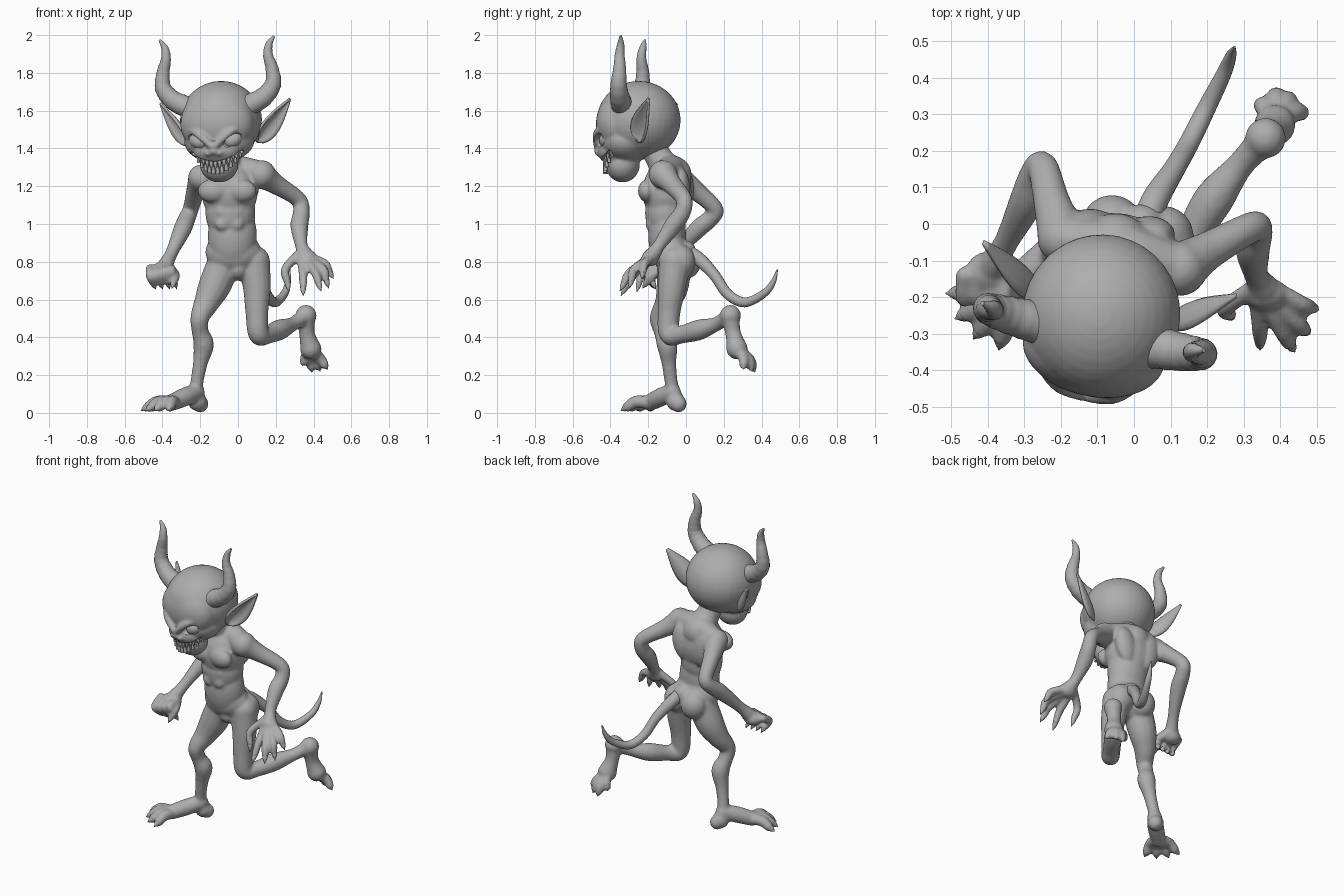
import bpy, bmesh
from math import sin, cos, pi, radians
from mathutils import Vector, Matrix, Euler

if "Cube" in bpy.data.objects:
    bpy.data.objects.remove(bpy.data.objects["Cube"])

stone = bpy.data.materials.new("plain grey")
stone.use_nodes = True
GREY = (0.42, 0.42, 0.42, 1)
stone.diffuse_color = GREY
stone.node_tree.nodes["Principled BSDF"].inputs["Base Color"].default_value = GREY


# ---------- helpers ----------
def spline(points, steps):
    p = [Vector(q) for q in points]
    p = [2 * p[0] - p[1]] + p + [2 * p[-1] - p[-2]]
    out = []
    for i in range(1, len(p) - 2):
        a, b, c, d = p[i - 1:i + 3]
        for k in range(steps):
            t = k / steps
            out.append((2 * b + (c - a) * t + (2 * a - 5 * b + 4 * c - d) * t * t
                        + (3 * b - a - 3 * c + d) * t ** 3) * 0.5)
    return out + [p[-2]]


def ball(bm, center, radii, turn=(0, 0, 0)):
    place = Matrix.LocRotScale(Vector(center), Euler([radians(a) for a in turn]), Vector(radii))
    size = max(radii)
    sides = 12 if size < .047 else 24 if size < .18 else 36
    bmesh.ops.create_uvsphere(bm, u_segments=sides, v_segments=sides // 2 + 2, radius=1, matrix=place)


def tube(bm, points, sides=14, steps=6, ridge=0, rounded=False):
    """Sweep a circle along (x, y, z, radius) points."""
    path = spline(points, steps)
    side, rings = Vector((0.3, 0.9, 0.2)), []
    for i, p in enumerate(path):
        tangent = (path[min(i + 1, len(path) - 1)].xyz - path[max(i - 1, 0)].xyz).normalized()
        side = (side - tangent * side.dot(tangent)).normalized()
        up = tangent.cross(side)
        r = max(p.w, 0.002) * (1 + ridge * (i % 4 == 0))
        rings.append([bm.verts.new(p.xyz + (side * cos(a) + up * sin(a)) * r)
                      for a in (2 * pi * k / sides for k in range(sides))])
    for lower, upper in zip(rings, rings[1:]):
        for k in range(sides):
            n = (k + 1) % sides
            bm.faces.new((lower[k], lower[n], upper[n], upper[k]))
    bm.faces.new(rings[0][::-1])
    bm.faces.new(rings[-1])
    if rounded:
        for p in (path[0], path[-1]):
            ball(bm, p.xyz, (p.w, p.w, p.w))


def digit(flesh, nails, base, mid, tip, r):
    """Finger or toe ending in a claw."""
    base, mid, tip = Vector(base), Vector(mid), Vector(tip)
    end = mid.lerp(tip, 0.55)
    tube(flesh, [(*base, r), (*mid, r), (*end, r * 0.85)], 12, 4, rounded=True)
    tube(nails, [(*mid.lerp(tip, 0.45), r * 0.7), (*mid.lerp(tip, 0.75), r * 0.55), (*tip, 0)], 10, 4)


def make(name, bm, frame=None):
    bmesh.ops.recalc_face_normals(bm, faces=bm.faces)
    mesh = bpy.data.meshes.new(name)
    bm.to_mesh(mesh)
    bm.free()
    ob = bpy.data.objects.new(name, mesh)
    bpy.context.collection.objects.link(ob)
    if frame:
        ob.matrix_world = frame
    mesh.materials.append(stone)
    mesh.shade_smooth()
    mesh.set_sharp_from_angle(angle=radians(50))
    return ob


def fuse(ob, voxel, rounds, cutter=None):
    """Melt overlapping volumes into one skin, then carve it."""
    melt = ob.modifiers.new("melt", "REMESH")
    melt.mode, melt.voxel_size = "VOXEL", voxel
    soft = ob.modifiers.new("soften", "SMOOTH")
    soft.factor, soft.iterations = 0.5, rounds
    if cutter:
        carve = ob.modifiers.new("carve", "BOOLEAN")
        carve.operation, carve.object = "DIFFERENCE", cutter
    graph = bpy.context.evaluated_depsgraph_get()
    mesh = bpy.data.meshes.new_from_object(ob.evaluated_get(graph))
    ob.modifiers.clear()
    ob.data = mesh
    mesh.materials.clear()
    mesh.materials.append(stone)
    mesh.shade_smooth()
    mesh.set_sharp_from_angle(angle=radians(50))
    if cutter:
        bpy.data.objects.remove(cutter)


def mirrored(points, s):
    return [(p[0] * s, *p[1:]) for p in points]


# ---------- torso ----------
body, claws = bmesh.new(), bmesh.new()
ball(body, (-.045, -.1, 1.17), (.15, .13, .17), (0, 0, -10))
ball(body, (-.04, -.105, 1.06), (.133, .112, .16))
ball(body, (-.03, -.1, .94), (.13, .1, .19))
ball(body, (-.025, -.08, .85), (.148, .1, .115))
ball(body, (0, -.08, .76), (.06, .075, .06))
ball(body, (.02, .005, .85), (.06, .05, .06))
tube(body, [(-.05, -.07, 1.26, .1), (-.06, -.13, 1.33, .075), (-.08, -.19, 1.43, .07)], rounded=True)
tube(body, [(-.19, -.04, 1.25, .06), (-.04, -.07, 1.29, .075), (.12, -.12, 1.27, .065)], rounded=True)
for s in (-1, 1):
    ball(body, (-.058 + s * .075, -.195 - s * .008, 1.175), (.082, .05, .062), (0, 0, -10))  # chest
    ball(body, (-.04 + s * .08, -.018 - s * .01, 1.18), (.07, .05, .12), (0, s * 12, 0))     # shoulder blade
    ball(body, (.01 + s * .07, -.015 - s * .015, .8), (.083, .08, .09))                      # buttock
    for z in (1.065, 1.0):                                                                   # belly muscle
        ball(body, (-.045 + s * .038, -.185, z), (.04, .03, .038))

# ---------- arms ----------
tube(body, [(.125, -.122, 1.262, .076), (.2, -.075, 1.21, .054), (.32, -.01, 1.13, .043),
            (.335, -.02, 1.06, .045), (.325, -.07, .99, .048), (.335, -.14, .89, .034),
            (.355, -.175, .84, .042)], rounded=True)
ball(body, (.36, -.19, .82), (.06, .045, .045))
for base, mid, tip in (((.32, -.18, .84), (.25, -.23, .76), (.27, -.26, .64)),
                       ((.335, -.2, .81), (.345, -.28, .73), (.345, -.345, .62)),
                       ((.36, -.21, .81), (.41, -.3, .74), (.44, -.35, .645)),
                       ((.38, -.2, .81), (.45, -.275, .76), (.48, -.3, .66)),
                       ((.39, -.18, .82), (.46, -.22, .79), (.505, -.235, .71))):
    digit(body, claws, base, mid, tip, .024)

tube(body, [(-.195, -.04, 1.245, .07), (-.225, .06, 1.17, .051), (-.25, .155, 1.08, .043),
            (-.27, .13, 1.03, .046), (-.295, .06, .97, .048), (-.35, -.05, .85, .034),
            (-.385, -.11, .78, .042)], rounded=True)
ball(body, (-.4, -.13, .755), (.06, .055, .045))
for k in range(4):
    x = -.465 + k * .037
    digit(body, claws, (x, -.14, .765), (x, -.205, .725 + .01 * k), (x + .03, -.16, .655), .024)
digit(body, claws, (-.36, -.11, .76), (-.33, -.18, .73), (-.35, -.23, .66), .024)

# ---------- standing leg ----------
tube(body, [(-.075, -.06, .79, .09), (-.125, -.072, .67, .086), (-.168, -.1, .58, .067),
            (-.203, -.143, .5, .05), (-.2, -.125, .43, .045), (-.182, -.1, .36, .055),
            (-.2, -.09, .26, .039), (-.22, -.075, .14, .036), (-.215, -.055, .06, .05)], rounded=True)
ball(body, (-.2, -.04, .048), (.045, .045, .046))
tube(body, [(-.22, -.07, .11, .045), (-.28, -.13, .085, .05), (-.35, -.19, .055, .045)], rounded=True)
for tip in ((-.515, -.19, .012), (-.49, -.26, .012), (-.44, -.315, .012), (-.37, -.345, .012)):
    ball_of_foot = Vector((-.33, -.18, .05))
    mid = ball_of_foot.lerp(Vector(tip), .5)
    mid.z = .06
    digit(body, claws, ball_of_foot, mid, tip, .033)

# ---------- raised leg ----------
tube(body, [(.085, -.06, .8, .085), (.1, -.075, .66, .074), (.1, -.09, .53, .061), (.11, -.088, .415, .055),
            (.16, -.025, .415, .048), (.22, .07, .44, .055), (.29, .16, .47, .038),
            (.35, .225, .51, .043)], rounded=True)
ball(body, (.36, .235, .515), (.056, .056, .057))
tube(body, [(.36, .235, .5, .05), (.365, .25, .42, .042), (.385, .27, .34, .057)], rounded=True)
for tip in ((.475, .305, .23), (.435, .35, .22), (.39, .365, .215), (.34, .33, .25)):
    ball_of_foot = Vector((.385, .27, .34))
    mid = ball_of_foot.lerp(Vector(tip), .55) + Vector((0, .015, .01))
    digit(body, claws, ball_of_foot, mid, tip, .029)

fuse(make("body", body), .009, 6)
make("claws", claws)

# ---------- tail ----------
tail = bmesh.new()
tube(tail, [(.02, -.04, .87, .04), (.055, .06, .82, .038), (.11, .15, .73, .03), (.15, .22, .63, .028),
            (.195, .31, .585, .026), (.245, .41, .63, .021), (.265, .46, .69, .015), (.275, .485, .76, .003)])
make("tail", tail)

# ---------- head, in its own turned frame ----------
frame = (Matrix.Translation((-.09, -.25, 1.55)) @ Matrix.Rotation(radians(-12), 4, "Z")
         @ Matrix.Rotation(radians(-2), 4, "Y"))
head, carve, eyes, horns, teeth = (bmesh.new() for _ in range(5))
ball(head, (0, 0, 0), (.217, .222, .207))
ball(head, (0, -.1, -.02), (.198, .125, .165))
ball(head, (0, -.06, -.11), (.188, .145, .118))
ball(head, (0, -.125, -.165), (.125, .095, .075))
ball(head, (0, -.085, -.235), (.103, .09, .095))
ball(head, (0, -.215, -.165), (.03, .025, .022))


def mouth(u, lift=0.0, depth=0.0):
    return Vector((.135 * u, -.192 + .075 * u * u + depth, -.25 + .088 * u * u + lift))


tube(carve, [(*mouth(u), .032 - .02 * u * u) for u in (-1, -.6, -.2, .2, .6, 1)], 12, 4)
for s in (-1, 1):
    ball(head, (s * .03, -.21, -.175), (.02, .022, .018))
    tube(head, mirrored([(.012, -.222, -.135, .02), (.085, -.205, -.07, .022), (.165, -.13, -.025, .015)], s),
         rounded=True)
    ball(carve, (s * .1, -.195, -.11), (.058, .045, .03), (0, s * -28, s * 28))
    ball(eyes, (s * .096, -.148, -.108), (.054, .045, .04), (0, s * -28, s * 28))
    tube(horns, mirrored([(.16, -.056, .07, .058), (.245, -.052, .114, .051), (.297, -.047, .18, .043),
                          (.295, -.043, .26, .034), (.277, -.047, .332, .026), (.282, -.041, .39, .019),
                          (.31, -.035, .435, .006)], s), 18, 8, .03)

# teeth: upper and lower rows of fangs along the mouth
for k in range(-5, 6):
    u = k / 6
    size = 1 - .55 * u * u
    for way in (1, -1):
        v = u + (0 if way > 0 else .08)
        root, point = mouth(v, way * .036 * size, .014), mouth(v, -way * .014 * size, .008)
        tube(teeth, [(*root, .012 * size), (*root.lerp(point, .5), .009 * size), (*point, 0)], 8, 3)

fuse(make("head", head, frame), .0085, 4, make("face_cutter", carve, frame))
make("eyes", eyes, frame)
make("horns", horns, frame)
make("teeth", teeth, frame)

# ---------- ears: cupped leaves ----------
for s, name in ((1, "left_ear"), (-1, "right_ear")):
    ear = bmesh.new()
    base, tip = Vector((.185, .03, -.12)), Vector((.353, .126, .1))
    out = Vector((.7, -.6, -.3)).normalized()
    across = out.cross(tip - base).normalized()
    rows = []
    for i in range(15):
        t = i / 14
        width = .004 + .055 * sin(pi * t ** .65)
        row = []
        for j in range(9):
            c = j / 4 - 1
            p = base.lerp(tip, t) + across * width * c + out * width * .6 * (c * c - .5)
            row.append(ear.verts.new((p.x * s, p.y, p.z)))
        rows.append(row)
    for a, b in zip(rows, rows[1:]):
        for j in range(8):
            ear.faces.new((a[j], a[j + 1], b[j + 1], b[j]))
    ob = make(name, ear, frame)
    rim = ob.modifiers.new("thickness", "SOLIDIFY")
    rim.thickness, rim.offset = .014, 0
